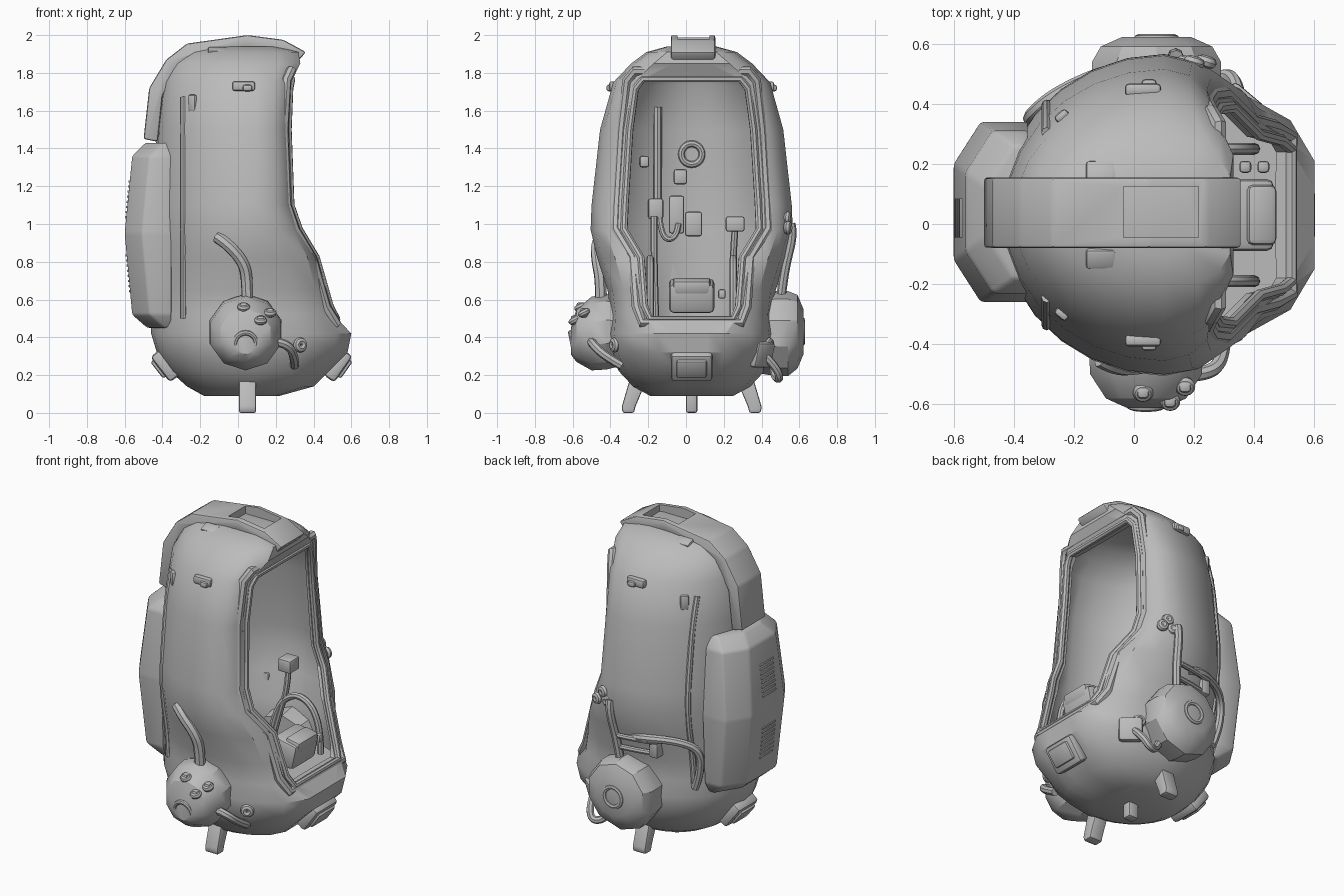
import bpy, bmesh, math
from mathutils import Vector, Matrix, Euler

old = bpy.data.objects.get("Cube")
if old:
    bpy.data.objects.remove(old)

grey = bpy.data.materials.new("plain grey")
grey.use_nodes = True
grey.diffuse_color = (0.5, 0.5, 0.5, 1)
grey.node_tree.nodes["Principled BSDF"].inputs["Base Color"].default_value = (0.5, 0.5, 0.5, 1)
MID = 0.03  # y of the hull's plane of symmetry


def select(obj):
    bpy.ops.object.select_all(action='DESELECT')
    obj.select_set(True)
    bpy.context.view_layer.objects.active = obj


def finish(name, bm):
    bmesh.ops.recalc_face_normals(bm, faces=bm.faces)
    mesh = bpy.data.meshes.new(name)
    bm.to_mesh(mesh)
    bm.free()
    mesh.materials.append(grey)
    obj = bpy.data.objects.new(name, mesh)
    bpy.context.collection.objects.link(obj)
    select(obj)
    bpy.ops.object.shade_smooth_by_angle(angle=math.radians(32))
    return obj


def bevel_all(bm, width):
    if width:
        bmesh.ops.bevel(bm, geom=bm.edges[:], offset=width, segments=2,
                        profile=0.5, affect='EDGES')


def loft(name, rings, bevel=0):
    bm = bmesh.new()
    loops = [[bm.verts.new(p) for p in ring] for ring in rings]
    for low, high in zip(loops, loops[1:]):
        for i in range(len(low)):
            j = (i + 1) % len(low)
            bm.faces.new((low[i], low[j], high[j], high[i]))
    bm.faces.new(loops[0])
    bm.faces.new(loops[-1])
    bmesh.ops.recalc_face_normals(bm, faces=bm.faces)
    bevel_all(bm, bevel)
    return finish(name, bm)


def box(name, place, size, turn=(0, 0, 0), bevel=0.012):
    bm = bmesh.new()
    bmesh.ops.create_cube(bm, size=1)
    bmesh.ops.scale(bm, vec=size, verts=bm.verts)
    bevel_all(bm, bevel)
    spin = Euler([math.radians(a) for a in turn]).to_matrix().to_4x4()
    bm.transform(Matrix.Translation(place) @ spin)
    return finish(name, bm)


def tube(name, points, radius, closed=False):
    curve = bpy.data.curves.new(name, 'CURVE')
    curve.dimensions = '3D'
    curve.bevel_depth = radius
    curve.bevel_resolution = 2
    curve.use_fill_caps = True
    spline = curve.splines.new('POLY' if closed else 'NURBS')
    spline.points.add(len(points) - 1)
    for target, p in zip(spline.points, points):
        target.co = (*p, 1)
    spline.use_cyclic_u = closed
    if not closed:
        spline.order_u = 3
        spline.use_endpoint_u = True
        spline.resolution_u = 6
    obj = bpy.data.objects.new(name, curve)
    bpy.context.collection.objects.link(obj)
    curve.materials.append(grey)
    select(obj)
    bpy.ops.object.convert(target='MESH')
    bpy.ops.object.shade_smooth_by_angle(angle=math.radians(40))


def drum(name, x, stations, sides=10):
    """Faceted dome along y; stations hold y, radius, centre height."""
    angles = [math.tau * (i + 0.5) / sides for i in range(sides)]
    loft(name, [[(x + r * math.cos(a), y, z + r * math.sin(a)) for a in angles]
                for y, r, z in stations])


def ring(name, place, normal, radius, thick):
    turn = Vector((0, 0, 1)).rotation_difference(Vector(normal)).to_matrix()
    angles = [math.tau * i / 20 for i in range(20)]
    spots = [Vector(place) + turn @ Vector((radius * math.cos(a), radius * math.sin(a), 0)) for a in angles]
    tube(name, spots, thick, closed=True)


def cut(obj, cutter):
    mod = obj.modifiers.new("cut", 'BOOLEAN')
    mod.object = cutter
    mod.solver = 'EXACT'
    select(obj)
    bpy.ops.object.modifier_apply(modifier=mod.name)
    bpy.data.objects.remove(cutter)
    bpy.ops.object.shade_smooth_by_angle(angle=math.radians(32))


# Hull levels: height, back x, front x, half width, half width of the front face
LEVELS = [(.09, -.18, .22, .22, .1), (.14, -.27, .4, .31, .13), (.22, -.36, .48, .385, .15),
          (.32, -.43, .58, .43, .17), (.42, -.46, .6, .45, .18), (.52, -.46, .505, .43, .25),
          (.65, -.46, .47, .445, .27), (.82, -.45, .42, .5, .31), (.97, -.45, .33, .535, .38),
          (1.1, -.45, .285, .53, .375), (1.5, -.43, .27, .485, .345), (1.75, -.4, .28, .415, .31),
          (1.85, -.35, .33, .32, .2), (1.91, -.27, .32, .24, .13), (1.94, -.15, .2, .13, .08)]
WIDEST = 0.1


def level(z):
    for a, b in zip(LEVELS, LEVELS[1:]):
        if z <= b[0]:
            t = (z - a[0]) / (b[0] - a[0])
            return [p + (q - p) * t for p, q in zip(a, b)]
    return LEVELS[-1]


def section(z, scale=1):
    _, back, front, half, face = level(z)
    arc = [math.pi / 2 * i / 7 for i in range(8)]
    side = [(WIDEST + (back - WIDEST) * math.cos(a), half * math.sin(a)) for a in arc]
    side += [(WIDEST + (front - WIDEST) * t, half - drop * (half - face))
             for t, drop in ((.5, .15), (.84, .5), (1, 1))]
    side += [(front, face / 2), (front, 0)]
    full = side + [(x, -y) for x, y in side[-2:0:-1]]
    return [(x * scale, MID + y * scale, z) for x, y in full]


def flank(x, z, sign, out=0):
    """Point on the hull's side at the given x and height."""
    _, back, _, half, _ = level(z)
    t = min(1, max(0, (WIDEST - x) / (WIDEST - back)))
    return (x, MID + sign * (half * math.sqrt(1 - t * t) + out), z)


# Hollow hull with the entry cut through its +x face
hull = loft("hull", [section(row[0]) for row in LEVELS])
shell = hull.modifiers.new("shell", 'SOLIDIFY')
shell.thickness = 0.04
shell.offset = -1
select(hull)
bpy.ops.object.modifier_apply(modifier=shell.name)
ENTRY = [(.5, .21), (.56, .24), (.82, .26), (.97, .35), (1.1, .345), (1.5, .32), (1.71, .29), (1.76, .25)]


def entry(grow, x=None, out=0):
    pts = []
    for sign in (1, -1):
        for z, half in ENTRY[::sign]:
            lift = grow * (1 if z > 1.7 else -.5 if z < .53 else 0)
            pts.append((level(z + lift)[2] + out if x is None else x,
                        MID + sign * (half + grow), z + lift))
    return pts


cut(hull, loft("entry_cutter", [entry(0, .12), entry(0, .9)]))
tube("entry_outer_frame", entry(.05, out=-.03), .028, True)
tube("entry_inner_frame", entry(.008, out=-.005), .02, True)
loft("cabin_floor", [section(.43, .93), section(.47, .93)])

# Spine band over the roof and down the back, with a sunken skylight
spine_path = [(-.5, 1.45), (-.47, 1.72), (-.38, 1.87), (-.27, 1.955), (.05, 2), (.24, 1.975), (.36, 1.91)]
inner_path = [(x * .85, 1.3 + (z - 1.3) * .9) for x, z in spine_path]
outline = spine_path + inner_path[::-1]
spine = loft("spine_band", [[(x, y, z) for x, z in outline] for y in (-.08, .155)], .012)
cut(spine, box("skylight_cutter", (.09, .04, 2), (.25, .17, .13), bevel=0))
box("skylight_sill", (.225, .04, 1.955), (.02, .18, .03))

# Backpack with two sets of louvres, hugging the hull without entering the cabin
pack = []
for z, back, half in [(.45, -.48, .24), (.52, -.56, .28), (.95, -.6, .3), (1.36, -.56, .27), (1.43, -.49, .22)]:
    plan = [(-.43, 0), (-.35, half), (back + .09, half), (back, half - .14)]
    plan += [(x, -y) for x, y in plan[:0:-1]]
    pack.append([(x, .04 + y, z) for x, y in plan])
loft("backpack", pack, .012)
for middle, lean in ((1.13, 5), (.74, -5)):
    for i in range(8):
        z = middle + (i - 3.5) * .027
        box("louvre", (-.592 + abs(z - .95) * .1, .02, z), (.03, .13, .012), (0, lean, 0), .003)

for sign in (1, -1):
    # Seam ridges, slots and roof latches
    tube("side_seam", [flank(-.29, .5 + i * .13, sign, -.008) for i in range(10)], .018)
    box("side_slot", flank(-.24, 1.64, sign, -.005), (.05, .03, .09), (0, 0, sign * 40))
    x, y, z = flank(.03, 1.73, sign)
    box("side_latch", (x, y, z), (.12, .04, .05))
    box("latch_tab", (x + .02, y + sign * .015, z - .01), (.05, .04, .035))
    box("roof_latch", (-.11, MID + sign * .145, 1.915), (.1, .07, .03), (-sign * 20, 0, 0))
    # Splayed outer feet
    rows = []
    for z, y, w in ((0, .335, .03), (.03, .335, .036), (.17, .285, .045)):
        rows.append([(.05 + a * .045, MID + sign * (y + b * w), z)
                     for a, b in ((-1, -1), (1, -1), (1, 1), (-1, 1))])
    loft("outer_foot", rows, .01)
    # Cabin grab hoops beside the console
    y = MID + sign * .22
    tube("cabin_hoop", [(.4, y, .5), (.4, y, .72), (.25, y, .85), (.08, y, .72), (.05, y, .48)], .02)
    # Clamps and bolts on the lower hull
    box("hull_clamp", flank(-.38, .51, sign), (.06, .06, .06))
    ring("hull_bolt", flank(.33, .36, sign, -.03), (.5, sign, 0), .02, .02)
box("middle_foot", (.05, MID, .07), (.07, .06, .14))

# Padded bumpers low on both ends
for x, lean, width in ((.53, 35, .22), (-.385, -38, .2)):
    box("bumper_base", (x, MID, .25), (.07, width, .17), (0, lean, 0), .02)
    box("bumper_pad", (x + math.copysign(.025, x), MID, .24), (.05, width - .06, .11), (0, lean, 0))

# Tank on the -y side with valves and hoses
drum("front_tank", .04, [(-.3, .17, .43), (-.42, .2, .43), (-.5, .195, .42), (-.58, .14, .41), (-.61, .07, .38)])
ring("front_tank_port", (.04, -.6, .37), (0, -1, -.2), .055, .014)
for x, y, z in ((.03, -.56, .56), (.12, -.59, .49), (.17, -.54, .53)):
    ring("front_valve", (x, y, z), (0, -.5, 1), .016, .018)
    box("valve_cap", (x, y, z), (.04, .04, .05))
tube("front_hose", [flank(-.11, .93, -1, -.01), flank(-.06, .9, -1, .01), flank(.03, .8, -1, .01),
                    flank(.05, .7, -1, .02), (.05, -.45, .56)], .032)
tube("front_lower_hose", [(.18, -.5, .38), (.26, -.5, .37), (.3, -.43, .3), (.3, -.34, .25)], .024)

# Larger tank on the +y side with ported lid and plumbing
drum("rear_tank", .075, [(.33, .2, .42), (.47, .225, .42), (.54, .225, .42), (.59, .195, .43), (.622, .12, .43)])
ring("rear_tank_port", (.075, .615, .43), (0, 1, 0), .06, .016)
tube("rear_hose", [flank(.14, 1, 1, -.01), flank(.14, .95, 1, .01), flank(.12, .75, 1, .01), (.1, .5, .58)], .025)
tube("rear_loop", [flank(.02, .78, 1, -.01), flank(-.05, .8, 1, .02), flank(-.25, .8, 1, .03),
                   flank(-.35, .74, 1, .05), flank(-.34, .58, 1, .04), flank(-.3, .48, 1, 0)], .024)
for z in (.7, .78):
    tube("rear_rail", [flank(x, z, 1, .02) for x in (.1, -.02, -.14)], .016)
box("rear_rail_block", flank(-.12, .74, 1), (.06, .07, .12))
for x, z in ((.2, 1.03), (.24, .98), (.17, .98)):
    ring("rear_knob", (x, MID + level(z)[3] - .025, z), (.3, 1, 0), .016, .02)
box("rear_socket", (.36, .4, .31), (.14, .06, .14), (-15, 0, -40), .02)
tube("rear_lower_hose", [(.35, .42, .3), (.34, .48, .24), (.3, .5, .17), (.22, .46, .2), (.17, .46, .32)], .022)

# Cabin fittings: console, control box on a stalk, wall rail, round gauge and boxes
box("console", (.37, MID, .62), (.17, .24, .16), (0, 12, 0), .025)
box("console_lid", (.42, MID, .67), (.1, .2, .08), (0, 12, 0), .02)
for x in (.37, .43):
    box("console_knob", (x, .19, .63), (.04, .04, .05))
box("control_box", (.17, .26, 1), (.09, .1, .08))
tube("control_stalk", [(.17, .26, .98), (.17, .25, .85), (.12, .25, .7), (.06, .25, .48)], .018)
tube("wall_rail", [(-.34, -.15, 1.05), (-.34, -.15, 1.3), (-.33, -.15, 1.62)], .022)
ring("wall_gauge", (-.39, MID, 1.37), (1, 0, 0), .055, .018)
for y, z, w, h in ((-.16, 1.08, .08, .11), (-.05, 1.05, .08, .2), (.04, 1, .09, .13),
                   (-.03, 1.25, .07, .08), (-.22, 1.33, .05, .06)):
    box("wall_box", (-.38 + y * y * 1.4, y, z), (.08, w, h))
tube("wall_cable", [(-.32, -.14, 1.04), (-.3, -.13, .92), (-.31, -.05, .92), (-.34, -.04, 1)], .016)
tube("wall_drop_cable", [(-.3, -.17, 1.04), (-.28, -.17, .8), (-.28, -.16, .5)], .018)
